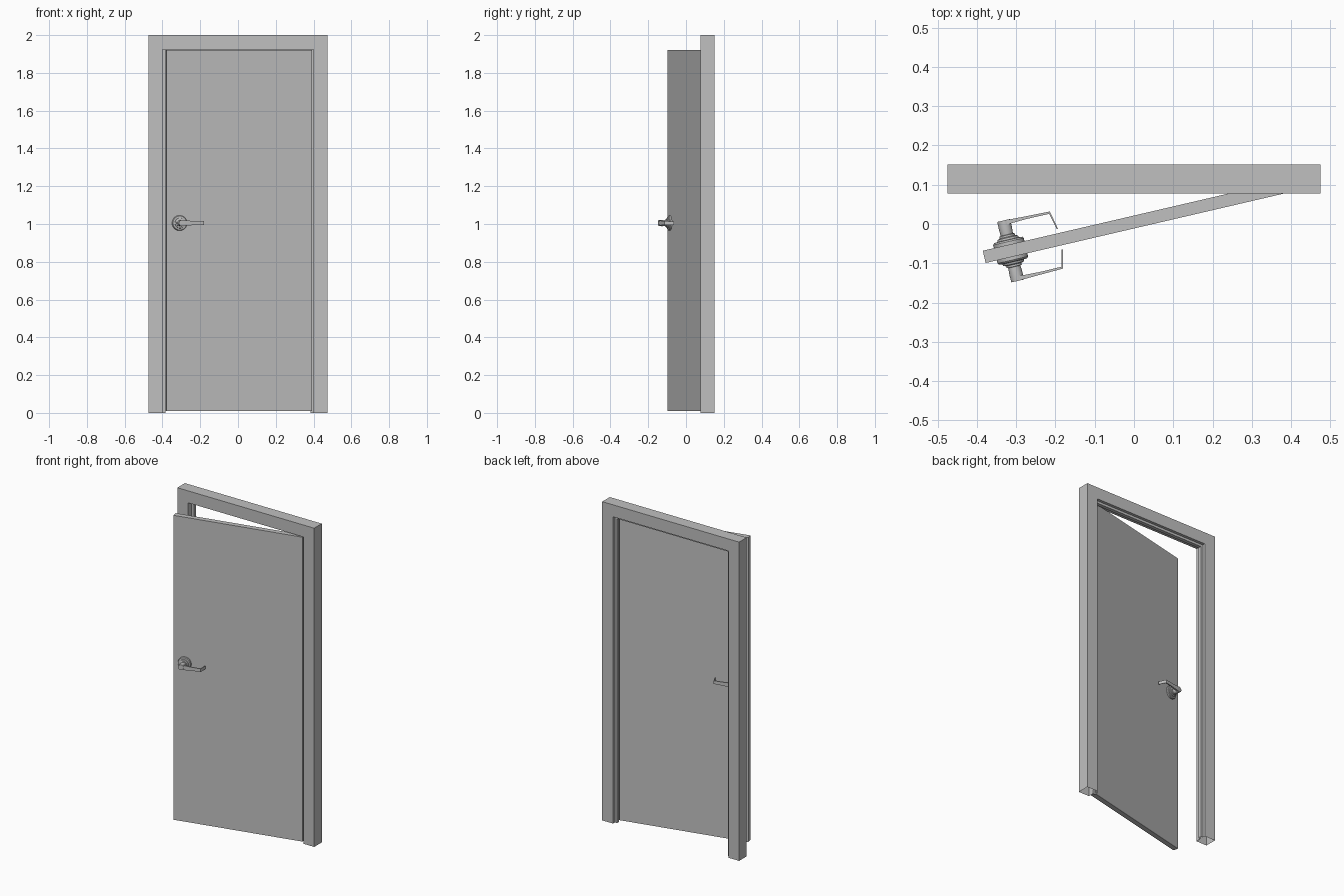
import bpy
import bmesh
import math
from mathutils import Matrix

cube = bpy.data.objects.get("Cube")
if cube:
    bpy.data.objects.remove(cube, do_unlink=True)

grey = bpy.data.materials.new("plain grey")
grey.use_nodes = True
COLOUR = (0.53, 0.53, 0.53, 1)
grey.diffuse_color = COLOUR
grey.node_tree.nodes["Principled BSDF"].inputs["Base Color"].default_value = COLOUR

# The door and its handles share a frame whose origin is the handle axis
DOOR = Matrix.Translation((-0.314, -0.068, 0)) @ Matrix.Rotation(math.radians(13.1), 4, 'Z')
HALF = 0.016
HANDLE_Z = 1.005


def finish(name, bm, matrix=Matrix(), smooth=False):
    bmesh.ops.transform(bm, matrix=matrix, verts=bm.verts)
    bmesh.ops.recalc_face_normals(bm, faces=bm.faces)
    mesh = bpy.data.meshes.new(name)
    bm.to_mesh(mesh)
    bm.free()
    mesh.materials.append(grey)
    obj = bpy.data.objects.new(name, mesh)
    bpy.context.collection.objects.link(obj)
    if smooth:
        bpy.ops.object.select_all(action='DESELECT')
        obj.select_set(True)
        bpy.context.view_layer.objects.active = obj
        bpy.ops.object.shade_smooth_by_angle(angle=math.radians(35))
    return obj


def skin(bm, rings):
    """Join successive closed rings of vertices with quads."""
    for a, b in zip(rings, rings[1:]):
        n = len(a)
        for i in range(n):
            j = (i + 1) % n
            bm.faces.new((a[i], a[j], b[j], b[i]))


def door_frame():
    # Hollow section with a door stop, mitred round the opening, open at the floor
    front, stop_front, stop_back, back = 0.077, 0.112, 0.134, 0.152
    profile = [(0.075, front), (0, front), (0, stop_front), (-0.015, stop_front),
               (-0.015, stop_back), (0, stop_back), (0, back), (0.075, back)]
    bm = bmesh.new()
    rings = []
    for side, top in ((-1, False), (-1, True), (1, True), (1, False)):
        rings.append([bm.verts.new((side * (0.4 + d), y, 1.925 + d if top else 0))
                      for d, y in profile])
    skin(bm, rings)
    finish("door_frame", bm)


def door_leaf():
    left, right, low, high = -0.069, 0.721, 0.01, 1.92
    bm = bmesh.new()
    bmesh.ops.create_cube(bm, size=1)
    size = Matrix.Diagonal((right - left, 2 * HALF, high - low, 1))
    place = Matrix.Translation(((left + right) / 2, 0, (low + high) / 2))
    finish("door_leaf", bm, DOOR @ place @ size)


def handle_base(name, side):
    # Turned rose, collar and neck: (radius, distance from the door centre)
    profile = [(0.04, HALF), (0.04, 0.024), (0.037, 0.028), (0.028, 0.029),
               (0.027, 0.034), (0.02, 0.036), (0.02, 0.041), (0.016, 0.042),
               (0.017, 0.06), (0.0165, 0.079)]
    bm = bmesh.new()
    rings = []
    for r, n in profile:
        rings.append([bm.verts.new((r * math.cos(a), side * n, HANDLE_Z + r * math.sin(a)))
                      for a in (math.tau * i / 32 for i in range(32))])
    skin(bm, rings)
    bm.faces.new(rings[-1])
    finish(name, bm, DOOR, smooth=True)


def handle_lever(name, side):
    # Tapered blade with a tip turned back to the door:
    # (outer x, outer depth, inner x, inner depth, half height)
    sections = [(0.0, 0.079, 0.0, 0.066, 0.016), (0.022, 0.078, 0.022, 0.068, 0.014),
                (0.06, 0.0765, 0.06, 0.0695, 0.011), (0.12, 0.0745, 0.117, 0.069, 0.010),
                (0.130, 0.027, 0.127, 0.027, 0.009)]
    bm = bmesh.new()
    rings = []
    for ox, od, ix, inner, h in sections:
        rings.append([bm.verts.new((x, side * d, HANDLE_Z + z)) for x, d, z in
                      ((ox, od, -h), (ox, od, h), (ix, inner, h), (ix, inner, -h))])
    skin(bm, rings)
    bm.faces.new(rings[0])
    bm.faces.new(rings[-1])
    finish(name, bm, DOOR, smooth=True)


door_frame()
door_leaf()
for label, side in (("front", -1), ("back", 1)):
    handle_base(label + "_handle_base", side)
    handle_lever(label + "_handle_lever", side)
